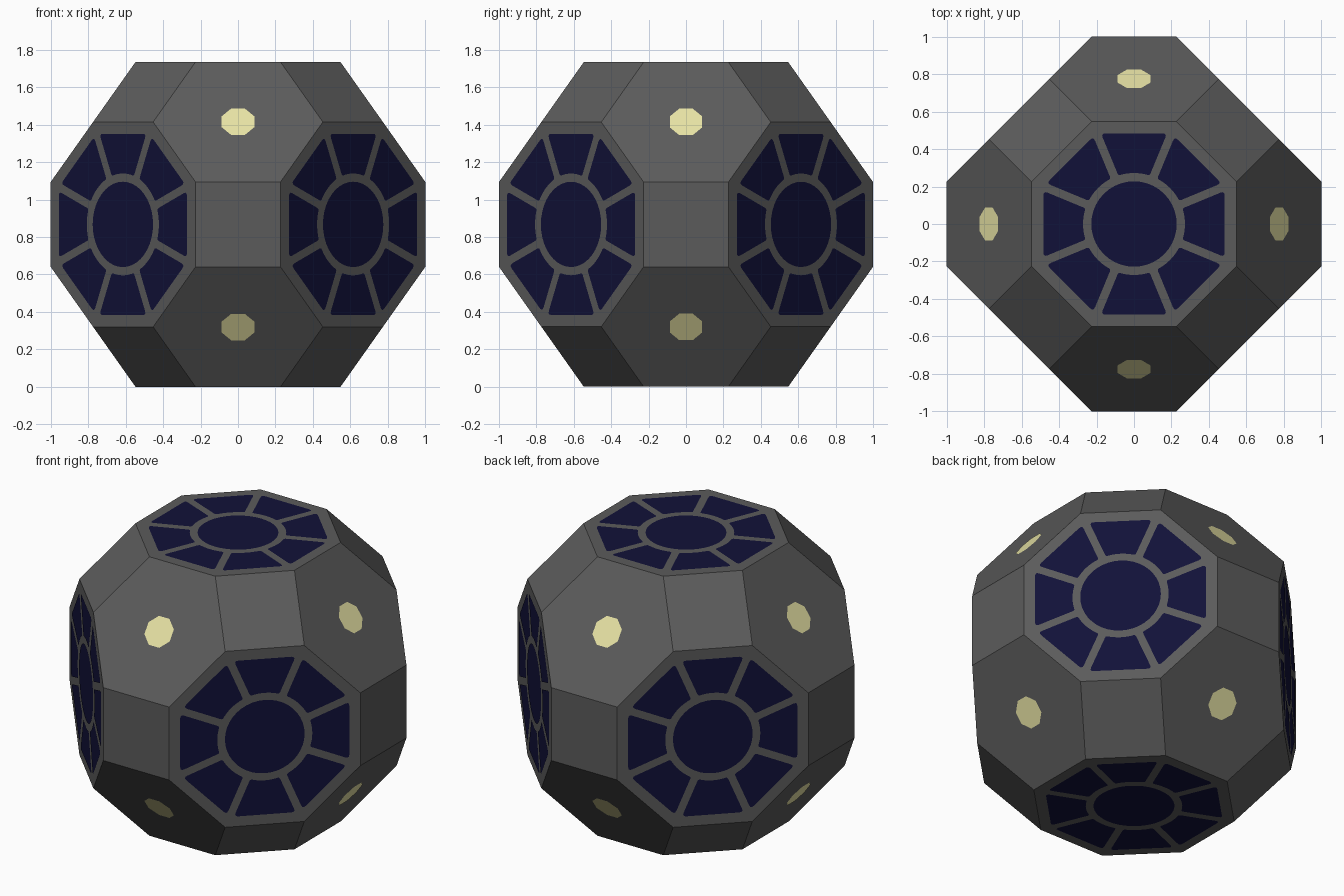
import bpy, bmesh, math
from itertools import permutations, product
from mathutils import Vector, Matrix

if "Cube" in bpy.data.objects:
    bpy.data.objects.remove(bpy.data.objects["Cube"])

R2 = math.sqrt(2)
S = 2 / ((2 + 3 * R2) * R2)          # scale so the turned solid is 2 wide
OCT = (1 + 2 * R2) * S               # centre to octagon face
HEX = (3 + 3 * R2) / math.sqrt(3) * S  # centre to hexagon face
GAP = 0.002                          # plates sit just proud of the body
PLACE = Matrix.Translation((0, 0, OCT)) @ Matrix.Rotation(math.pi / 4, 4, 'Z')


def material(name, rgb):
    m = bpy.data.materials.new(name)
    m.diffuse_color = (*rgb, 1)
    m.use_nodes = True
    m.node_tree.nodes["Principled BSDF"].inputs["Base Color"].default_value = m.diffuse_color
    return m


def finish(bm, name, mat):
    bm.transform(PLACE)
    me = bpy.data.meshes.new(name)
    bm.to_mesh(me)
    bm.free()
    me.materials.append(mat)
    ob = bpy.data.objects.new(name, me)
    bpy.context.collection.objects.link(ob)


def plate(bm, pts, n, u, dist):
    """Flat face from 2D points in the plane with normal n."""
    v = n.cross(u)
    f = bm.faces.new([bm.verts.new(n * (dist + GAP) + u * x + v * y) for x, y in pts])
    f.normal_update()
    if f.normal.dot(n) < 0:
        f.normal_flip()


def circle(r, count, phase=0.0):
    return [(r * math.cos(phase + math.tau * i / count),
             r * math.sin(phase + math.tau * i / count)) for i in range(count)]


def rounded(a, b, c, r):
    """Points rounding corner b between a and c."""
    a, b, c = Vector(a), Vector(b), Vector(c)
    p, q = b + (a - b).normalized() * r, b + (c - b).normalized() * r
    return [tuple(p * (1 - t) ** 2 + b * 2 * t * (1 - t) + q * t * t)
            for t in (0, 0.33, 0.67, 1)]


def wedge(turn):
    """Window segment with a concave inner arc and straight outer edge."""
    outer, inner, half_gap, h = 0.484, 0.272, 0.022, math.pi / 8
    q = outer * math.tan(h) - half_gap / math.cos(h)
    a = h - math.asin(half_gap / inner)
    arc = [(inner * math.cos(a * (1 - i / 4)), inner * math.sin(a * (1 - i / 4)))
           for i in range(9)]
    lo, hi = (outer, -q), (outer, q)
    pts = (rounded(arc[1], arc[0], hi, 0.012)[::-1] + arc[1:-1]
           + rounded(arc[-2], arc[-1], lo, 0.012)
           + rounded(arc[-1], lo, hi, 0.025) + rounded(lo, hi, arc[0], 0.025))
    c, s = math.cos(turn), math.sin(turn)
    return [(x * c - y * s, x * s + y * c) for x, y in pts]


grey = material("dark grey", (0.105, 0.105, 0.105))
navy = material("navy glass", (0.0056, 0.0056, 0.04))
yellow = material("pale yellow", (0.88, 0.84, 0.41))

# Body: octagons, hexagons and squares, as a hull of permuted corners
bm = bmesh.new()
for p in permutations((1, 1 + R2, 1 + 2 * R2)):
    for sg in product((-1, 1), repeat=3):
        bm.verts.new([a * b * S for a, b in zip(p, sg)])
bmesh.ops.convex_hull(bm, input=bm.verts[:])
bmesh.ops.dissolve_limit(bm, angle_limit=0.02, verts=bm.verts[:], edges=bm.edges[:])
bmesh.ops.recalc_face_normals(bm, faces=bm.faces[:])
finish(bm, "body", grey)

# Windows: round pane and eight segments on each octagon
bm = bmesh.new()
for axis in range(3):
    for sign in (-1, 1):
        n, u = Vector((0, 0, 0)), Vector((0, 0, 0))
        n[axis] = sign
        u[(axis + 1) % 3] = 1
        plate(bm, circle(0.228, 40), n, u, OCT)
        for k in range(8):
            plate(bm, wedge(k * math.pi / 4), n, u, OCT)
finish(bm, "windows", navy)

# Lamps: small octagonal spot on each hexagon
bm = bmesh.new()
for sg in product((-1, 1), repeat=3):
    n = Vector(sg).normalized()
    u = Vector((0, 0, 1)).cross(n).normalized()
    plate(bm, circle(0.094, 8, math.pi / 8), n, u, HEX)
finish(bm, "lamps", yellow)
